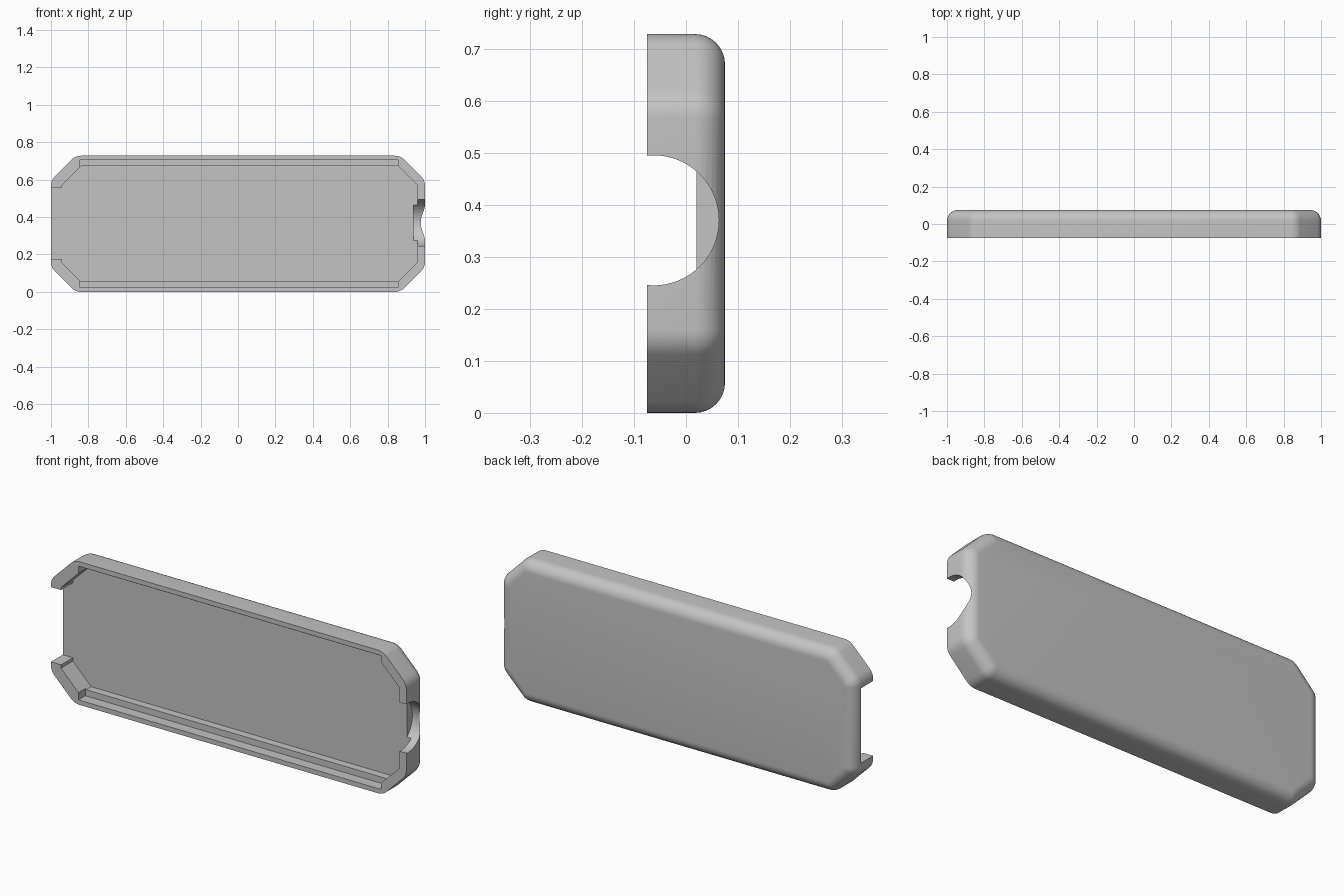
import bpy, bmesh, math
from mathutils import Vector

if "Cube" in bpy.data.objects:
    bpy.data.objects.remove(bpy.data.objects["Cube"])

FRONT, BACK, MID_Z, HALF_Z = -0.075, 0.075, 0.364, 0.364
FLOOR_Y = 0.02
FILLET = 0.058

grey = bpy.data.materials.new("plain grey")
grey.use_nodes = True
colour = (0.55, 0.55, 0.55, 1)
grey.diffuse_color = colour
grey.node_tree.nodes["Principled BSDF"].inputs["Base Color"].default_value = colour


def octagon(x0, x1, half_z, cut):
    """Corner-cut rectangle as (x, z) points, counter-clockwise."""
    z0, z1 = MID_Z - half_z, MID_Z + half_z
    return [Vector(p) for p in (
        (x0 + cut, z0), (x1 - cut, z0), (x1, z0 + cut), (x1, z1 - cut),
        (x1 - cut, z1), (x0 + cut, z1), (x0, z1 - cut), (x0, z0 + cut))]


def rounded(points, radius, steps=6):
    """Replace each corner with a tangent arc."""
    out = []
    for i, p in enumerate(points):
        a = (points[i - 1] - p).normalized()
        b = (points[(i + 1) % len(points)] - p).normalized()
        half = a.angle(b) / 2
        centre = p + (a + b).normalized() * radius / math.sin(half)
        start = p + a * radius / math.tan(half) - centre
        turn = math.pi - 2 * half
        for k in range(steps + 1):
            t = turn * k / steps
            c, s = math.cos(t), math.sin(t)
            out.append(centre + Vector((c * start.x - s * start.y, s * start.x + c * start.y)))
    return out


def loft(name, rings):
    """Closed solid through (y, outline) rings."""
    bm = bmesh.new()
    loops = [[bm.verts.new((p.x, y, p.y)) for p in pts] for y, pts in rings]
    for a, b in zip(loops, loops[1:]):
        for i in range(len(a)):
            j = (i + 1) % len(a)
            bm.faces.new((a[i], a[j], b[j], b[i]))
    bm.faces.new(loops[0])
    bm.faces.new(loops[-1])
    bmesh.ops.recalc_face_normals(bm, faces=bm.faces)
    mesh = bpy.data.meshes.new(name)
    bm.to_mesh(mesh)
    bm.free()
    obj = bpy.data.objects.new(name, mesh)
    bpy.context.collection.objects.link(obj)
    return obj


def box(name, x0, x1, y0, y1, z0, z1):
    pts = [Vector(p) for p in ((x0, z0), (x1, z0), (x1, z1), (x0, z1))]
    return loft(name, [(y0, pts), (y1, pts)])


# Outer body with a rounded back rim
rings = []
for inset, y in [(0, FRONT)] + [
        (FILLET * (1 - math.cos(k * math.pi / 16)),
         BACK - FILLET + FILLET * math.sin(k * math.pi / 16)) for k in range(9)]:
    cut = 0.132 - inset * (2 - math.sqrt(2))
    outline = octagon(-1 + inset, 1 - inset, HALF_Z - inset, cut)
    rings.append((y, rounded(outline, 0.07 - inset)))
shell = loft("tray_shell", rings)
shell.data.materials.append(grey)

# Hollow, lip rebate, open left-hand end and round finger notch
hollow = octagon(-0.943, 0.96, 0.308, 0.103)
cutters = [
    loft("hollow_cutter", [(-0.2, hollow), (FLOOR_Y, hollow)]),
    box("rebate_cutter", -0.845, 0.856, -0.2, -0.02, 0.024, 0.704),
    box("end_cutter", -1.2, -0.9, -0.2, FLOOR_Y, 0.176, 0.556),
]
bpy.ops.mesh.primitive_cylinder_add(
    vertices=64, radius=0.125, depth=0.3,
    location=(0.937 + 0.15, -0.062, 0.37), rotation=(0, math.pi / 2, 0))
cutters.append(bpy.context.object)
cutters[-1].name = "notch_cutter"

bpy.ops.object.select_all(action='DESELECT')
bpy.context.view_layer.objects.active = shell
shell.select_set(True)
for cutter in cutters:
    cutter.hide_render = True
    mod = shell.modifiers.new(cutter.name, 'BOOLEAN')
    mod.operation = 'DIFFERENCE'
    mod.solver = 'EXACT'
    mod.object = cutter
    bpy.ops.object.modifier_apply(modifier=mod.name)
    bpy.data.objects.remove(cutter)

bpy.ops.object.shade_smooth_by_angle(angle=math.radians(30))
